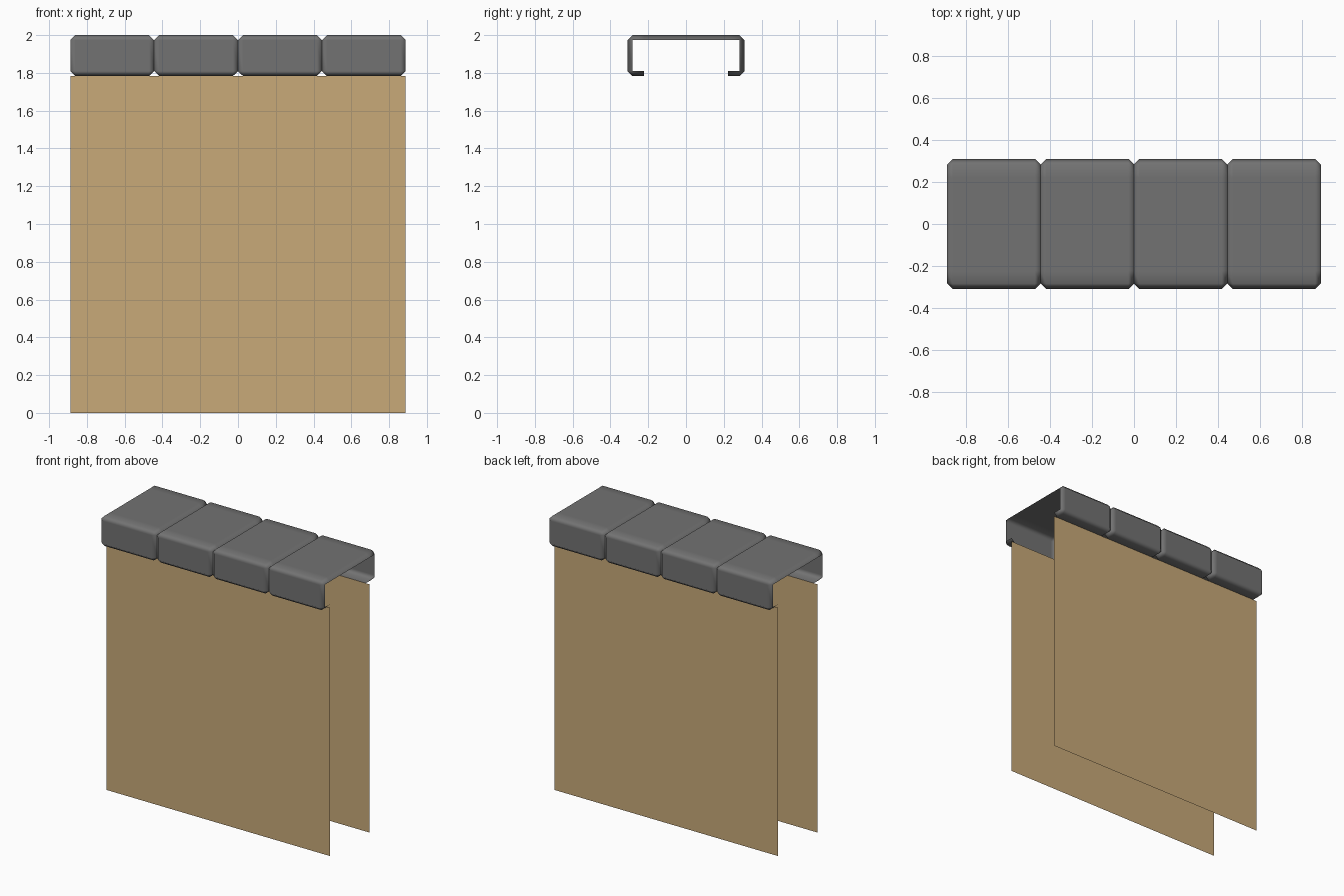
import bpy
import bmesh
from mathutils import Vector

cube = bpy.data.objects.get("Cube")
if cube:
    bpy.data.objects.remove(cube, do_unlink=True)

HALF_X, HALF_Y, TOP, LIP = 0.888, 0.31, 2.0, 1.783
PANEL_Y, BEVEL, COUNT = 0.222, 0.027, 4


def material(name, rgb):
    mat = bpy.data.materials.new(name)
    mat.use_nodes = True
    mat.diffuse_color = (*rgb, 1)
    mat.node_tree.nodes["Principled BSDF"].inputs["Base Color"].default_value = (*rgb, 1)
    return mat


def add_object(name, bm, mat):
    mesh = bpy.data.meshes.new(name)
    bm.to_mesh(mesh)
    bm.free()
    mesh.materials.append(mat)
    obj = bpy.data.objects.new(name, mesh)
    bpy.context.collection.objects.link(obj)
    return obj


grey = material("dark grey stone", (0.17, 0.17, 0.17))
tan = material("tan plaster", (0.58, 0.40, 0.19))

# Coping blocks: bevelled boxes, open at both ends and along the underside
width = 2 * HALF_X / COUNT
for i in range(COUNT):
    bm = bmesh.new()
    bmesh.ops.create_cube(bm, size=1)
    bmesh.ops.scale(bm, vec=(width, 2 * HALF_Y, TOP - LIP), verts=bm.verts)
    centre = Vector((-HALF_X + width * (i + 0.5), 0, (TOP + LIP) / 2))
    bmesh.ops.translate(bm, vec=centre, verts=bm.verts)
    bmesh.ops.bevel(bm, geom=bm.edges[:], offset=BEVEL, segments=1, affect='EDGES')
    for y in (-PANEL_Y, PANEL_Y):
        bmesh.ops.bisect_plane(bm, geom=bm.verts[:] + bm.edges[:] + bm.faces[:],
                               plane_co=(0, y, 0), plane_no=(0, 1, 0))
    bm.normal_update()
    opened = []
    for f in bm.faces:
        c = f.calc_center_median()
        under = c.z < LIP + BEVEL and abs(c.y) < PANEL_Y - 0.01
        if abs(f.normal.x) > 0.99 or under:
            opened.append(f)
    bmesh.ops.delete(bm, geom=opened, context='FACES')
    for f in bm.faces:
        f.smooth = True
    block = add_object(f"coping_block_{i + 1}", bm, grey)
    weighted = block.modifiers.new("flat face normals", 'WEIGHTED_NORMAL')
    weighted.weight = 100

# Wall panels: single sheets hanging from the inner edges of the lips
for name, side in (("front_wall", -1), ("back_wall", 1)):
    bm = bmesh.new()
    corners = [(-HALF_X, 0), (HALF_X, 0), (HALF_X, LIP), (-HALF_X, LIP)]
    verts = [bm.verts.new((x, side * PANEL_Y, z)) for x, z in corners]
    face = bm.faces.new(verts)
    if side > 0:
        face.normal_flip()
    add_object(name, bm, tan)
